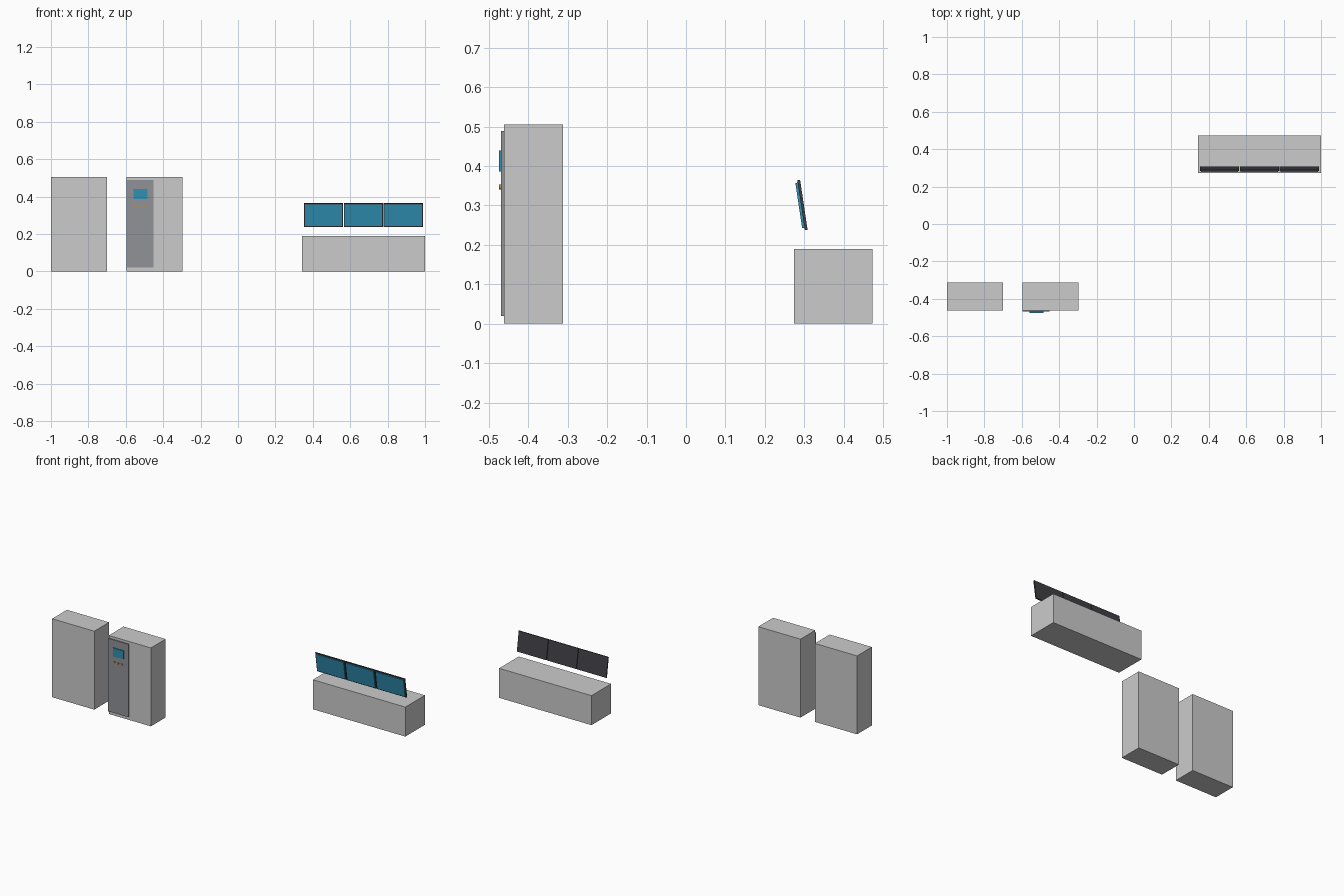
import bpy, bmesh, math
from mathutils import Matrix, Vector

if "Cube" in bpy.data.objects:
    bpy.data.objects.remove(bpy.data.objects["Cube"])


def material(name, rgb):
    m = bpy.data.materials.new(name)
    m.diffuse_color = (*rgb, 1)
    m.use_nodes = True
    m.node_tree.nodes["Principled BSDF"].inputs["Base Color"].default_value = m.diffuse_color
    return m


DARK = material("dark_frame", (0.05, 0.05, 0.06))
PANEL = material("panel_grey", (0.28, 0.29, 0.31))
BLUE = material("screen_blue", (0.03, 0.28, 0.45))
AMBER = material("button_amber", (0.45, 0.30, 0.06))


def finish(name, bm, mat):
    me = bpy.data.meshes.new(name)
    bm.to_mesh(me)
    bm.free()
    ob = bpy.data.objects.new(name, me)
    bpy.context.collection.objects.link(ob)
    if mat:
        me.materials.append(mat)
    return ob


def box(name, lo, hi, mat=None):
    lo, hi = Vector(lo), Vector(hi)
    bm = bmesh.new()
    bmesh.ops.create_cube(bm, size=1, matrix=Matrix.Translation((lo + hi) / 2)
                          @ Matrix.Diagonal((*(hi - lo), 1)))
    return finish(name, bm, mat)


def button(name, x, z, y0, y1, r):
    bm = bmesh.new()
    rot = Matrix.Rotation(math.radians(90), 4, 'X')
    bmesh.ops.create_cone(bm, cap_ends=True, segments=16, radius1=r, radius2=r,
                          depth=y1 - y0,
                          matrix=Matrix.Translation((x, (y0 + y1) / 2, z)) @ rot)
    ob = finish(name, bm, AMBER)
    ob.data.shade_smooth()
    ob.data.set_sharp_from_angle(angle=math.radians(40))


# Two tall cabinets
for name, x in (("cabinet_left", -1.0), ("cabinet_right", -0.597)):
    box(name, (x, -0.462, 0), (x + 0.3, -0.312, 0.505))

# Control panel on the right cabinet
box("control_panel", (-0.596, -0.469, 0.02), (-0.452, -0.461, 0.489), PANEL)
box("control_screen", (-0.559, -0.475, 0.386), (-0.484, -0.468, 0.44), BLUE)
for i in range(3):
    button(f"control_button_{i + 1}", -0.553 + 0.026 * i, 0.347, -0.475, -0.468, 0.0065)

# Operator desk
box("desk", (0.342, 0.274, 0), (1.0, 0.473, 0.19))

# Row of three forward-tilted monitors above the desk
for i in range(3):
    place = (Matrix.Translation((0.457 + 0.2135 * i, 0.295, 0.301))
             @ Matrix.Rotation(math.radians(8.5), 4, 'X'))
    frame = box(f"monitor_frame_{i + 1}", (-0.105, -0.003, -0.064), (0.105, 0.004, 0.064), DARK)
    screen = box(f"monitor_screen_{i + 1}", (-0.1, -0.009, -0.058), (0.1, -0.002, 0.058), BLUE)
    for ob in (frame, screen):
        ob.matrix_world = place
